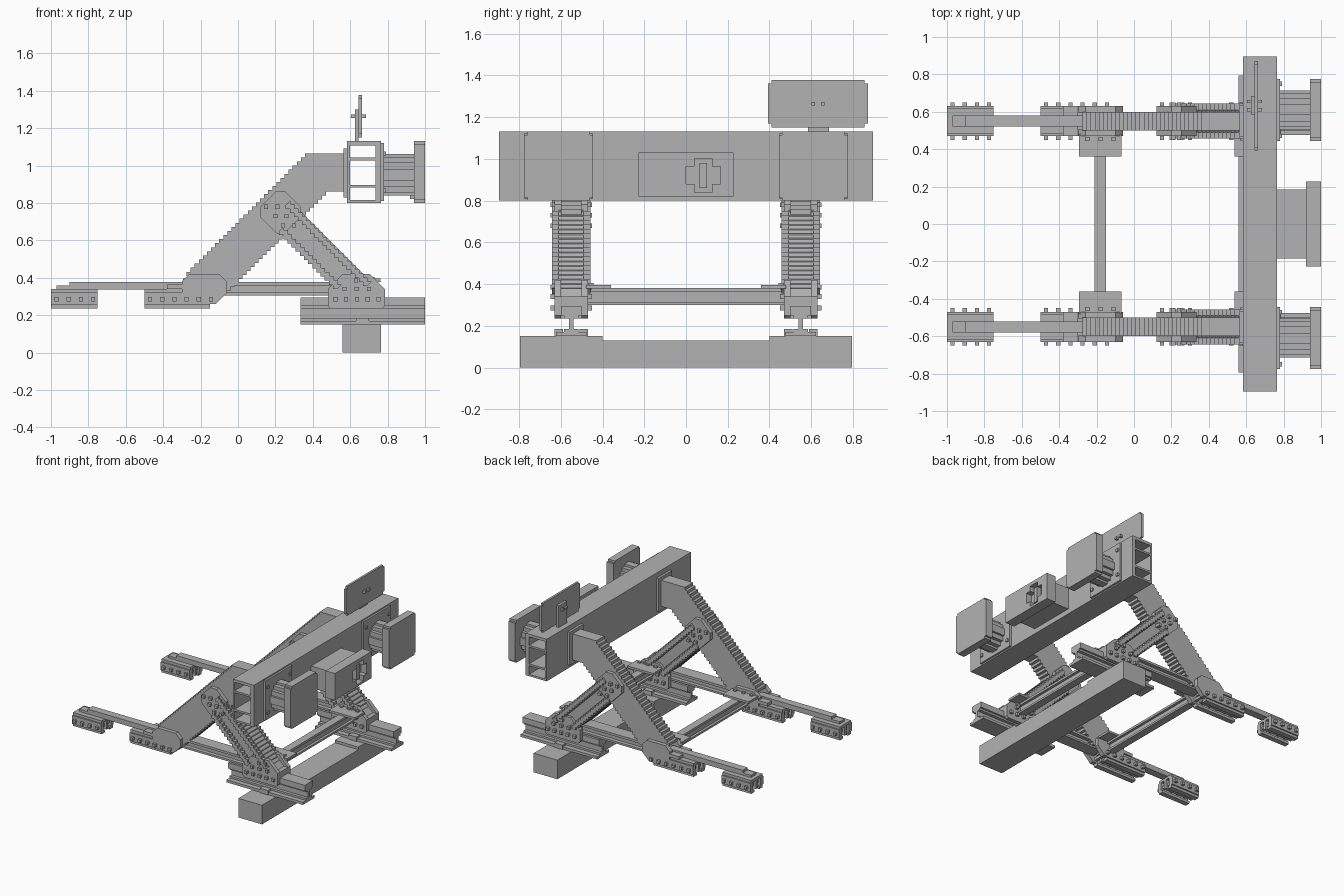
import bpy, bmesh, math

default_cube = bpy.data.objects.get("Cube")
if default_cube:
    bpy.data.objects.remove(default_cube, do_unlink=True)

grey = bpy.data.materials.new("steel_grey")
grey.use_nodes = True
colour = (.45, .45, .45, 1)
grey.diffuse_color = colour
grey.node_tree.nodes["Principled BSDF"].inputs["Base Color"].default_value = colour

RAIL = .55                       # sideways distance of the rails
STEP = .0215                     # one stair step
BOLT = .011                      # half width of a bolt
PLATE = .08                      # half width across paired side plates
BOLT_REACH = .1                  # half length of bolts through the plates
BOLT_ROW = .285                  # height of the lowest bolt row
BEAM_BACK, BEAM_FRONT = .583, .765
BEAM_LOW, BEAM_TOP = .8, 1.13
BEAM_END = .895
TIP = 1                          # front limit of rails and buffers


def around(centre, half):
    return centre - half, centre + half


def rect(x, z):
    return [(x[0], z[0]), (x[1], z[0]), (x[1], z[1]), (x[0], z[1])]


def trimmed(x, z, cut, bottom_cut):
    """Rectangle with its corners cut off."""
    (left, right), (low, high) = x, z
    return [(left + bottom_cut, low), (right - bottom_cut, low),
            (right, low + bottom_cut), (right, high - cut),
            (right - cut, high), (left + cut, high),
            (left, high - cut), (left, low + bottom_cut)]


def stair(start, end):
    """Stepped line between two points."""
    count = round(abs(end[1] - start[1]) / STEP)
    dx, dz = (end[0] - start[0]) / count, (end[1] - start[1]) / count
    pts = [start]
    for i in range(count):
        x, z = start[0] + i * dx, start[1] + i * dz
        pts += [(x, z + dz), (x + dx, z + dz)]
    return pts


class Part:
    """Collects boxes and extruded side profiles into one object."""

    def __init__(self, name):
        self.name, self.bm = name, bmesh.new()

    def prism(self, pts, y):
        near, far = [[self.bm.verts.new((px, py, pz)) for px, pz in pts] for py in y]
        self.bm.faces.new(near)
        self.bm.faces.new(far)
        for i in range(len(pts)):
            self.bm.faces.new((near[i - 1], near[i], far[i], far[i - 1]))

    def box(self, x, y, z):
        self.prism(rect(x, z), y)

    def plates(self, pts, y, inner, outer):
        for way in (-1, 1):
            self.prism(pts, (y + way * inner, y + way * outer))

    def bolts(self, start, pitch, count, z, y):
        for i in range(count):
            self.box(around(start + i * pitch, BOLT), around(y, BOLT_REACH), around(z, BOLT))

    def done(self):
        bmesh.ops.recalc_face_normals(self.bm, faces=self.bm.faces)
        mesh = bpy.data.meshes.new(self.name)
        self.bm.to_mesh(mesh)
        self.bm.free()
        mesh.materials.append(grey)
        ob = bpy.data.objects.new(self.name, mesh)
        bpy.context.collection.objects.link(ob)
        return ob


# Sleeper with a stepped dip in the middle
sleeper = Part("sleeper")
for reach, height in ((.32, .105), (.4, .13)):
    sleeper.box((.56, BEAM_FRONT), around(0, reach), (0, height))
for way in (-1, 1):
    sleeper.box((.56, BEAM_FRONT), (way * .4, way * .795), (0, .15))
sleeper.done()


def build_side(side, way):
    y = way * RAIL

    # Short rail with foot, web, head and fastenings
    rail = Part(side + "_rail")
    length = (.335, TIP)
    rail.box(length, around(y, .073), (.15, .17))
    rail.box(length, around(y, .035), (.17, .185))
    rail.box(length, around(y, BOLT), (.185, .235))
    rail.box(length, around(y, .035), (.235, .25))
    rail.box(length, around(y, .05), (.25, .295))
    rail.plates(rect((.63, .7), (.15, .185)), y, .04, PLATE)
    rail.done()

    # Base girder and the thin strip out to the end clamp
    girder = Part(side + "_base_girder")
    length = (-.12, .6)
    girder.box(length, around(y, .05), (.305, .32))
    girder.box(length, around(y, .02), (.32, .36))
    girder.box(length, around(y, .05), (.36, .378))
    for start, top in ((-.97, .358), (-.9, .378)):
        girder.box((start, -.25), around(y, .03), (.338, top))
    girder.done()

    # Clamped blocks: one at the far end, one under the strut
    for name, start, end, count in (("end_clamp", -1, -.75, 4), ("strut_foot", -.5, -.15, 6)):
        clamp = Part(side + "_" + name)
        clamp.plates(rect((start, end), (.255, .32)), y, .045, PLATE)
        clamp.plates(rect((start, end), (.235, .255)), y, .03, .07)
        clamp.box((start, end), around(y, .07), (.32, .34))
        clamp.box((start, end), around(y, BOLT), (.25, .32))
        clamp.bolts(start + .03, .065, count, BOLT_ROW, y)
        clamp.done()

    # Side plates joining the strut to its foot
    cheek = Part(side + "_strut_cheeks")
    cheek.plates(trimmed((-.3, -.06), (.26, .42), .04, .06), y, .045, PLATE)
    cheek.plates(rect((-.38, -.3), (.34, .365)), y, 0, PLATE)
    cheek.done()

    # Main strut: stepped slope turning level into the cross beam
    strut = Part(side + "_main_strut")
    top, under = 1.065, .86
    outline = stair((-.275, .41), (.38, top))
    outline += [(BEAM_BACK, top), (BEAM_BACK, under)]
    outline += stair((.47, under), (-.06, .33))
    strut.prism(outline, around(y, .05))
    strut.box((.565, BEAM_BACK), around(y, .085), (under - .03, top + .025))
    strut.done()

    # Brace: recessed web with stepped flanges
    brace = Part(side + "_brace")
    brace.prism([(.18, .73), (.28, .81), (.75, .34), (.54, .34)], around(y, .06))
    for (x, z), drop, depth in (((.28, .815), .435, -.025), ((.22, .65), .31, .025)):
        upper = stair((x, z), (x + drop, z - drop))
        brace.prism(upper + [(px + depth, pz + depth) for px, pz in reversed(upper)],
                    around(y, .093))
    brace.done()

    # Gussets at the top and bottom of the brace
    upper = Part(side + "_upper_gusset")
    upper.plates(trimmed((.12, .335), (.635, .86), .08, .09), y, .05, PLATE)
    for start, height in ((.15, .78), (.2, .73), (.24, .68)):
        upper.bolts(start, .06, 2, height, y)
    upper.done()
    lower = Part(side + "_lower_gusset")
    lower.plates(trimmed((.48, .785), (.235, .42), .08, .015), y, .05, PLATE)
    lower.box((.5, .785), around(y, .06), (.295, .34))
    lower.bolts(.52, .058, 5, BOLT_ROW, y)
    lower.bolts(.57, .065, 3, .34, y)
    lower.bolts(.63, .05, 2, .385, y)
    lower.done()

    # Buffer: mounting plate, round stem, square head with trimmed edges
    y, z = way * .61, (BEAM_LOW + BEAM_TOP) / 2
    buffer = Part(side + "_buffer")
    buffer.box((BEAM_FRONT, .78), around(y, .165), around(z, .155))
    for i in range(4):
        angle = math.radians(15 + i * 20)
        buffer.box((.775, .945), around(y, .108 * math.cos(angle)),
                   around(z - .015, .115 * math.sin(angle)))
    for wide, tall in ((.15, .166), (.165, .15)):
        buffer.box((.94, TIP), around(y, wide), around(z, tall))
    for dy in (-.14, .14):
        for dz in (-.1, .1):
            buffer.box((.78, .79), around(y + dy, BOLT), around(z + dz, BOLT))
    buffer.done()


build_side("left", 1)
build_side("right", -1)

# Hollow cross beam with three open cells
beam = Part("cross_beam")
ends = around(0, BEAM_END)
beam.box((BEAM_BACK, .598), ends, (BEAM_LOW, BEAM_TOP))
beam.box((.735, BEAM_FRONT), ends, (BEAM_LOW, BEAM_TOP))
for low, thick in ((BEAM_LOW, .015), (.882, .015), (1.027, .015), (1.108, .022)):
    beam.box((.598, .735), ends, (low, low + thick))
beam.done()

# Middle buffer block with a cross-shaped socket
body = Part("centre_buffer_body")
body.box((BEAM_FRONT, .945), around(0, .185), (.84, 1.01))
body.done()
head_part = Part("centre_buffer_head")
head_part.box((.92, TIP), around(0, .228), (.82, 1.03))
head = head_part.done()
socket = (.083, .92)
for name, wide, tall in (("upright", .042, .082), ("level", .083, .042)):
    cutter_part = Part("socket_cutter_" + name)
    cutter_part.box((.95, TIP + .1), around(socket[0], wide), around(socket[1], tall))
    cutter = cutter_part.done()
    cutter.hide_render = True
    cutter.hide_set(True)
    cut = head.modifiers.new("socket", "BOOLEAN")
    cut.operation, cut.solver, cut.object = "DIFFERENCE", "EXACT", cutter
pin = Part("coupling_pin")
pin.box((.94, .985), around(socket[0], .018), around(socket[1], .06))
pin.done()

# Cross ties with end brackets
for name, x in (("rear_tie", -.18), ("front_tie", .65)):
    tie = Part(name)
    span = around(0, .47)
    tie.box(around(x, .03), span, (.3, .315))
    tie.box(around(x, .01), span, (.315, .362))
    tie.box(around(x, .03), span, (.362, .38))
    for way in (-1, 1):
        tie.box(around(x, .113), (way * .36, way * .48), (.378, .395))
        for dx in (-.07, 0, .07):
            tie.box(around(x + dx, BOLT), around(way * .455, BOLT), (.395, .405))
    tie.done()

# Sign board on a short post
sign = Part("sign_board")
for wide, tall in ((.222, .114), (.24, .096)):
    sign.box((.645, .662), around(.632, wide), around(1.264, tall))
sign.done()
post = Part("sign_post")
post.box((.625, .645), around(.635, .05), (BEAM_TOP, 1.3))
for y in (.61, .655):
    post.box(around(.644, .04), around(y, .009), around(1.264, .009))
post.done()
